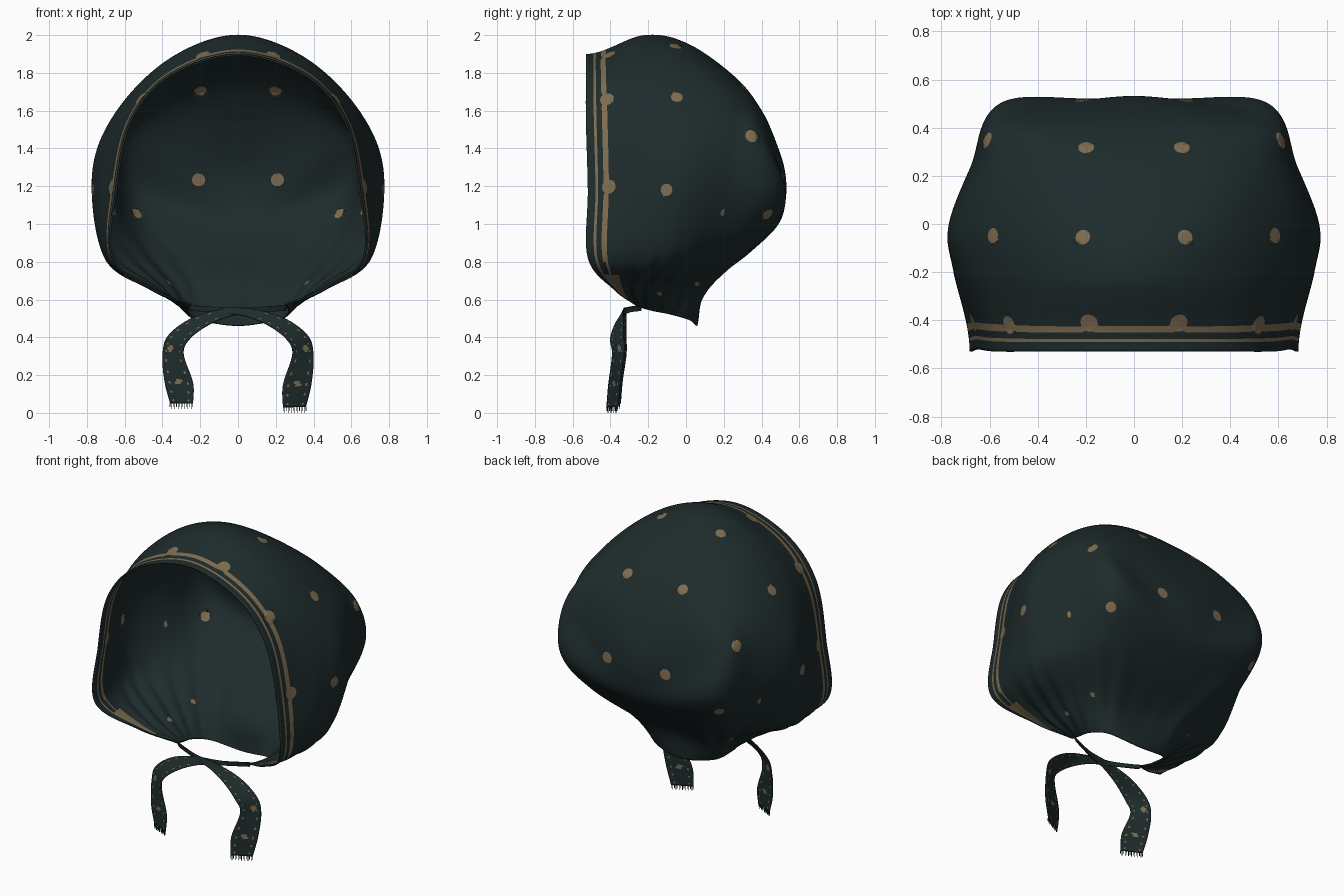
import bpy, bmesh, math
from mathutils import Vector

if "Cube" in bpy.data.objects:
    bpy.data.objects.remove(bpy.data.objects["Cube"])


def material(name, color):
    m = bpy.data.materials.new(name)
    m.use_nodes = True
    m.diffuse_color = (*color, 1)
    m.node_tree.nodes["Principled BSDF"].inputs["Base Color"].default_value = (*color, 1)
    return m


CLOTH = material("dark_green_cloth", (0.013, 0.024, 0.025))
GOLD = material("tan_pattern", (0.21, 0.15, 0.08))


def spline(a, b, c, d, t):
    """Smooth curve from b to c."""
    return 0.5 * (2 * b + (c - a) * t + (2 * a - 5 * b + 4 * c - d) * t ** 2
                  + (3 * b - a - 3 * c + d) * t ** 3)


def sample(padded, n):
    """Points along a padded row of controls, n per span."""
    out = []
    for k in range(1, len(padded) - 2):
        out += [spline(*padded[k - 1:k + 3], s / n) for s in range(n)]
    return out + [padded[-2].copy()]


def flip(p):
    return Vector((-p.x, p.y, p.z))


def make_sheet(name, grid, rule, thickness):
    """Cloth sheet from a grid of points; rule(i, j, centre) is true on pattern faces."""
    bm = bmesh.new()
    vs = [[bm.verts.new(p) for p in row] for row in grid]
    for i in range(len(vs) - 1):
        for j in range(len(vs[0]) - 1):
            f = bm.faces.new((vs[i][j], vs[i][j + 1], vs[i + 1][j + 1], vs[i + 1][j]))
            f.material_index = int(rule(i, j, f.calc_center_median()))
            f.smooth = True
    bm.normal_update()
    probe = max(bm.faces, key=lambda f: abs(f.calc_center_median().x))
    if probe.normal.x * probe.calc_center_median().x < 0:
        bmesh.ops.reverse_faces(bm, faces=bm.faces[:])
    me = bpy.data.meshes.new(name)
    bm.to_mesh(me)
    bm.free()
    me.materials.append(CLOTH)
    me.materials.append(GOLD)
    ob = bpy.data.objects.new(name, me)
    bpy.context.collection.objects.link(ob)
    if name == "bonnet":
        ob.modifiers.new("mirror", "MIRROR").merge_threshold = 0.0005
    ob.modifiers.new("thickness", "SOLIDIFY").thickness = thickness


# Bonnet: half shell, each row runs from the crown down to the neck (hundredths)
ROWS = [
    [(0, -53, 190), (36, -53, 179), (57, -53, 155), (65, -52, 118), (67, -52, 82), (46, -38, 65), (25, -27, 57)],
    [(0, -22, 200), (35, -22, 188), (62, -20, 161), (74, -20, 126), (71, -22, 83), (47, -28, 66), (26, -25, 56)],
    [(0, 2, 195), (36, 3, 185), (65, 2, 158), (77, -1, 126), (70, -4, 85), (46, -14, 67), (27, -18, 54)],
    [(0, 28, 176), (36, 28, 171), (61, 25, 153), (68, 23, 120), (59, 15, 88), (40, 0, 67), (27, -8, 52)],
    [(0, 41, 158), (29, 42, 156), (52, 44, 143), (53, 51, 116), (43, 36, 91), (27, 12, 67), (21, 2, 49)],
    [(0, 47, 145), (0, 52, 130), (0, 53, 115), (0, 49, 100), (0, 34, 85), (0, 11, 66), (0, 6, 46)],
]
N = 24
ctrl = [[Vector(p) / 100 for p in row] for row in ROWS]
padded = []
for row in ctrl:
    ghost = ctrl[-2][0] if row is ctrl[-1] else flip(row[1])
    padded.append([ghost] + row + [2 * row[-1] - row[-2]])
back_ghost = [flip(p) for p in padded[-2]]
back_ghost[1] = ctrl[-1][1]
# The brim leaves the face opening straight backwards
front_ghost = [Vector((b.x, 2 * a.y - b.y, b.z)) for a, b in zip(padded[0], padded[1])]
padded = [front_ghost] + padded + [back_ghost]
fine = [sample(row, N) for row in padded]
grid = list(zip(*[sample(list(col), N) for col in zip(*fine)]))

# Gathered pleats just above the neck
last_i, last_j = len(grid) - 1, len(grid[0]) - 1
for i, row in enumerate(grid):
    for j, p in enumerate(row):
        t = j / last_j
        fade = max(0, t - 0.62) * (1 - t) * min(1, i / N) * min(1, (last_i - i) / N)
        p.z += 0.2 * fade * math.sin(i * 0.42)

# Polka dots (x, y, z, radius), snapped to the nearest point of the shell
SPOTS = [(0.2, 0.33, 1.72, 0.033), (0.2, 0.53, 1.23, 0.035), (0.21, -0.05, 1.94, 0.032),
         (0.6, -0.05, 1.69, 0.032), (0.62, 0.35, 1.47, 0.035), (0.77, -0.1, 1.19, 0.032),
         (0.53, 0.43, 1.06, 0.032), (0.4, -0.14, 0.63, 0.029), (0.19, -0.42, 1.9, 0.038),
         (0.53, -0.42, 1.66, 0.038), (0.69, -0.42, 1.2, 0.038),
         (0.68, 0.2, 1.06, 0.024), (0.36, 0.05, 0.69, 0.024)]
flat = [p for row in grid for p in row]
spots = []
for *place, radius in SPOTS:
    near = min(flat, key=lambda p: (p - Vector(place)).length_squared)
    spots.append((near.copy(), radius))


def reach(p, spot):
    """Distance from a dot's middle as a share of its radius; small dots are narrow."""
    v = p - spot[0]
    squash = 2 if spot[1] < 0.03 else 1
    return math.hypot(v.x * squash, v.y * squash, v.z) / spot[1]


# Pull nearby points onto each dot's outline so it is round
for spot in spots:
    for p in flat:
        d = reach(p, spot)
        if abs(d - 1) < 0.3:
            p[:] = spot[0] + (p - spot[0]) / d


def bonnet_rule(i, j, c):
    stripe = i in (3, 7) or (i == 6 and c.z > 0.8)
    chin_patch = 4 <= i <= 11 and 0.61 < c.z < 0.73
    dot = i > 7 and any(reach(c, s) < 1 for s in spots)
    return stripe or chin_patch or dot


make_sheet("bonnet", grid, bonnet_rule, 0.01)

# Chin ties: outer and inner edge of a ribbon that crosses under the chin
OUTER = [(27, -24, 57), (10, -30, 56), (-8, -32, 55), (-25, -32, 50), (-37, -32, 41),
         (-40, -32, 31), (-39, -34, 17), (-36, -35, 5)]
INNER = [(25, -24, 54), (8, -31, 53), (-5, -34, 51), (-17, -37, 46), (-26, -39, 39),
         (-29, -38, 31), (-24, -40, 16), (-24, -41, 5)]
ACROSS = 14


def edge_curve(points):
    pts = [Vector(p) / 100 for p in points]
    return sample([2 * pts[0] - pts[1]] + pts + [2 * pts[-1] - pts[-2]], 10)


def make_tie(name, side, drop, forward):
    strip = []
    for a, b in zip(edge_curve(OUTER), edge_curve(INNER)):
        row = [a.lerp(b, k / ACROSS) for k in range(ACROSS + 1)]
        for p in row:
            p.x *= side
            p.y += forward
            p.z -= drop * max(0, 0.3 - p.z) / 0.25
        strip.append(row)
    dots = [strip[47][5], strip[60][7]]

    def rule(i, j, c):
        broken_stripe = j in (2, 11) and i > 22 and i % 4 == 0
        return broken_stripe or any((c - d).length < 0.018 for d in dots)

    make_sheet(name, strip, rule, 0.006)

    # Frayed threads at the ribbon end
    bm = bmesh.new()
    for k, p in enumerate(strip[-1]):
        length = 0.02 + 0.01 * (k % 2)
        made = bmesh.ops.create_cube(bm, size=1)["verts"]
        bmesh.ops.scale(bm, vec=(0.003, 0.003, length), verts=made)
        bmesh.ops.translate(bm, vec=p - Vector((0, 0, length / 2)), verts=made)
    me = bpy.data.meshes.new(name + "_fringe")
    bm.to_mesh(me)
    bm.free()
    me.materials.append(CLOTH)
    bpy.context.collection.objects.link(bpy.data.objects.new(name + "_fringe", me))


make_tie("right_tie", 1, 0, 0)
make_tie("left_tie", -1, 0.02, -0.012)
